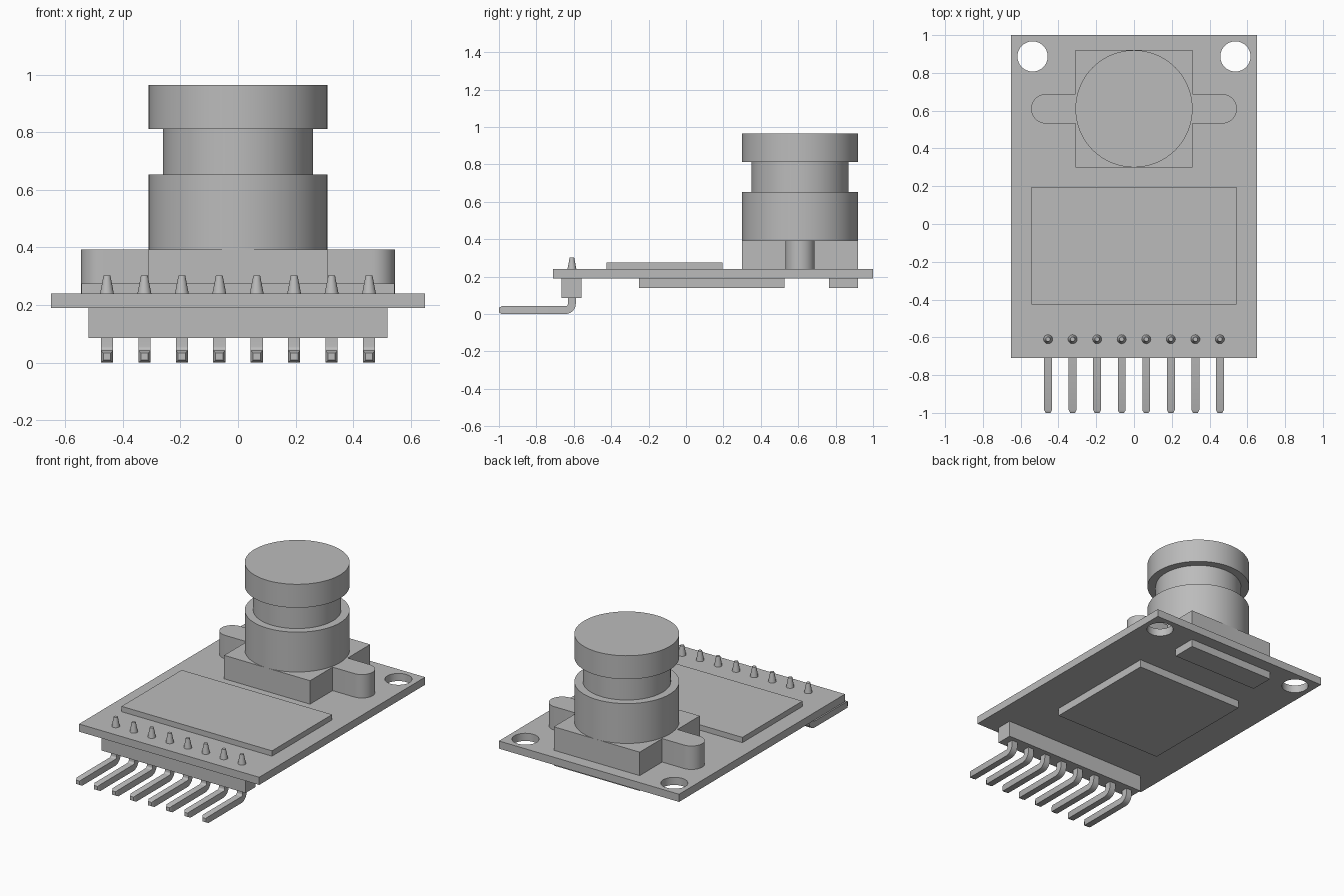
import bpy, bmesh, math
from mathutils import Vector

cube = bpy.data.objects.get("Cube")
if cube:
    bpy.data.objects.remove(cube, do_unlink=True)

GREY = (0.5, 0.5, 0.5, 1.0)
grey = bpy.data.materials.new("plain_grey")
grey.use_nodes = True
grey.diffuse_color = GREY
grey.node_tree.nodes["Principled BSDF"].inputs["Base Color"].default_value = GREY


def finish(name, bm, smooth=False):
    bmesh.ops.recalc_face_normals(bm, faces=bm.faces)
    mesh = bpy.data.meshes.new(name)
    bm.to_mesh(mesh)
    bm.free()
    mesh.materials.append(grey)
    obj = bpy.data.objects.new(name, mesh)
    bpy.context.collection.objects.link(obj)
    if smooth:
        bpy.ops.object.select_all(action='DESELECT')
        obj.select_set(True)
        bpy.context.view_layer.objects.active = obj
        bpy.ops.object.shade_smooth_by_angle(angle=math.radians(30))
    return obj


def prism(name, outline, z0, z1, smooth=False):
    """Extrude an xy outline from z0 up to z1."""
    bm = bmesh.new()
    face = bm.faces.new([bm.verts.new((x, y, z0)) for x, y in outline])
    top = bmesh.ops.extrude_face_region(bm, geom=[face])["geom"]
    bmesh.ops.translate(bm, vec=(0, 0, z1 - z0),
                        verts=[g for g in top if isinstance(g, bmesh.types.BMVert)])
    return finish(name, bm, smooth)


def box(name, half_x, y0, y1, z0, z1):
    return prism(name, [(-half_x, y0), (half_x, y0), (half_x, y1), (-half_x, y1)], z0, z1)


def arc(cx, cy, r, a0, a1, n):
    angles = [math.radians(a0 + (a1 - a0) * i / n) for i in range(n + 1)]
    return [(cx + r * math.cos(a), cy + r * math.sin(a)) for a in angles]


def lathe(name, x, y, profile, sides):
    """Closed turned solid from (radius, z) pairs, bottom to top."""
    bm = bmesh.new()
    rings = [[bm.verts.new((px, py, z)) for px, py in arc(x, y, r, 0, 360, sides)[:-1]]
             for r, z in profile]
    for low, high in zip(rings, rings[1:]):
        for i in range(sides):
            j = (i + 1) % sides
            bm.faces.new((low[i], low[j], high[j], high[i]))
    bm.faces.new(rings[0])
    bm.faces.new(rings[-1])
    return finish(name, bm, True)


# Circuit board with two mounting holes
BOTTOM, TOP = 0.19, 0.24
board = box("circuit_board", 0.65, -0.71, 1.0, BOTTOM, TOP)
for side in (-1, 1):
    cutter = prism("hole_cutter", arc(side * 0.537, 0.887, 0.08, 0, 360, 48)[:-1], 0.1, 0.3)
    cutter.hide_render = True
    cut = board.modifiers.new("hole", 'BOOLEAN')
    cut.operation = 'DIFFERENCE'
    cut.solver = 'EXACT'
    cut.object = cutter
    bpy.context.view_layer.objects.active = board
    bpy.ops.object.modifier_apply(modifier=cut.name)
    bpy.data.objects.remove(cutter, do_unlink=True)
bpy.ops.object.select_all(action='DESELECT')
board.select_set(True)
bpy.ops.object.shade_smooth_by_angle(angle=math.radians(30))

# Flat components on both faces
box("top_chip", 0.543, -0.425, 0.195, TOP, 0.275)
box("bottom_chip", 0.39, -0.25, 0.527, 0.14, BOTTOM)
box("bottom_connector", 0.31, 0.765, 0.92, 0.14, BOTTOM)

# Lens mount with rounded ears
LENS_Y, LENS_R, MOUNT_TOP = 0.61, 0.31, 0.393
box("lens_mount", LENS_R, LENS_Y - LENS_R, LENS_Y + LENS_R, TOP, MOUNT_TOP)
EAR_R = 0.078
for label, side in (("right", -1), ("left", 1)):
    ear = arc(0.467, LENS_Y, EAR_R, -90, 90, 20)
    ear = [(LENS_R, LENS_Y - EAR_R)] + ear + [(LENS_R, LENS_Y + EAR_R)]
    prism(label + "_mount_ear", [(side * x, y) for x, y in ear], TOP, MOUNT_TOP, True)

# Lens barrel with a narrow neck
lathe("lens_barrel", 0, LENS_Y,
      [(LENS_R, MOUNT_TOP), (LENS_R, 0.653), (0.26, 0.653),
       (0.26, 0.812), (LENS_R, 0.812), (LENS_R, 0.965)], 96)

# Pin header
PIN_Y, HALF = -0.61, 0.021
box("pin_header", 0.52, -0.665, -0.56, 0.085, BOTTOM)


def bent_pin(name, x):
    """Square wire swept along a right-angle bend, with a chamfered tip."""
    bend = 0.035
    path = [(-1.0, HALF, 0, 0.6), (-0.985, HALF, 0, 1)]
    for i in range(7):
        a = math.radians(15 * i)
        path.append((PIN_Y - bend + bend * math.sin(a),
                     HALF + bend - bend * math.cos(a), a, 1))
    path.append((PIN_Y, 0.09, math.pi / 2, 1))
    bm = bmesh.new()
    rings = []
    for y, z, a, scale in path:
        normal = Vector((0, -math.sin(a), math.cos(a))) * HALF * scale
        across = Vector((HALF * scale, 0, 0))
        c = Vector((x, y, z))
        rings.append([bm.verts.new(c + u * across + v * normal)
                      for u, v in ((-1, -1), (1, -1), (1, 1), (-1, 1))])
    for r0, r1 in zip(rings, rings[1:]):
        for i in range(4):
            j = (i + 1) % 4
            bm.faces.new((r0[i], r0[j], r1[j], r1[i]))
    bm.faces.new(rings[0])
    bm.faces.new(rings[-1])
    return finish(name, bm, True)


# Eight pins with tapered solder points above the board
for i in range(8):
    x = (i - 3.5) * 0.13
    bent_pin(f"pin_{i + 1}", x)
    lathe(f"solder_point_{i + 1}", x, PIN_Y, [(0.024, TOP), (0.012, 0.302)], 20)
